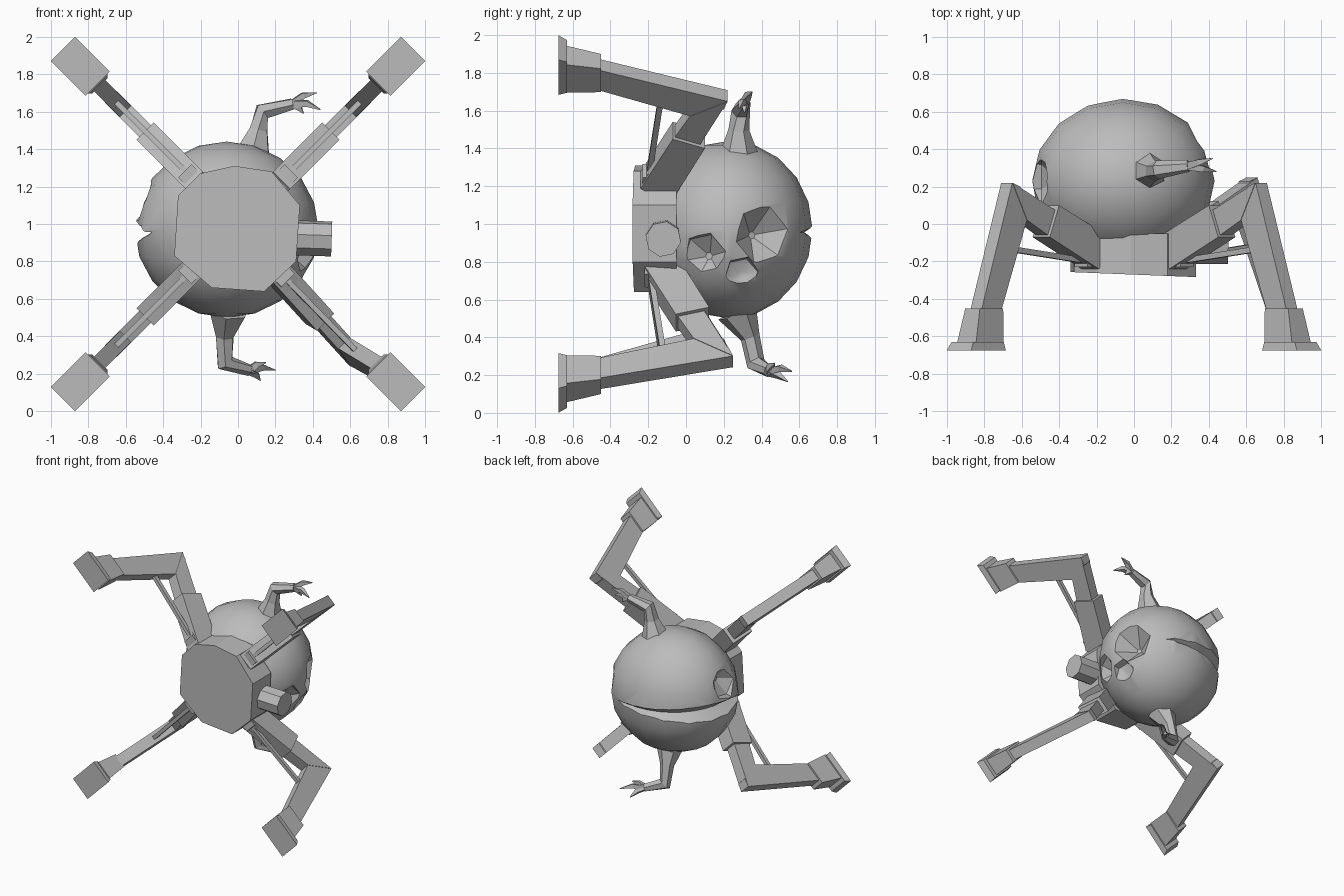
import bpy, bmesh, math
from mathutils import Vector, Matrix

cube = bpy.data.objects.get("Cube")
if cube:
    bpy.data.objects.remove(cube)

grey = bpy.data.materials.new("plain_grey")
grey.use_nodes = True
COLOUR = (0.5, 0.5, 0.5, 1)
grey.diffuse_color = COLOUR
grey.node_tree.nodes["Principled BSDF"].inputs["Base Color"].default_value = COLOUR


def finish(name, bm):
    bmesh.ops.recalc_face_normals(bm, faces=bm.faces[:])
    mesh = bpy.data.meshes.new(name)
    bm.to_mesh(mesh)
    bm.free()
    mesh.materials.append(grey)
    obj = bpy.data.objects.new(name, mesh)
    bpy.context.collection.objects.link(obj)
    return obj


def loft(name, rings):
    """Skin equal-length rings of points and cap both ends."""
    bm = bmesh.new()
    loops = [[bm.verts.new(p) for p in ring] for ring in rings]
    n = len(loops[0])
    for a, b in zip(loops, loops[1:]):
        for i in range(n):
            j = (i + 1) % n
            bm.faces.new((a[i], a[j], b[j], b[i]))
    bm.faces.new(loops[0])
    bm.faces.new(loops[-1])
    return finish(name, bm)


def tube(name, path, radii, sides=6):
    pts = [Vector(p) for p in path]
    rings = []
    for i, p in enumerate(pts):
        d = (pts[min(i + 1, len(pts) - 1)] - pts[max(i - 1, 0)]).normalized()
        u = d.cross(Vector((0.1, 1, 0.2))).normalized()
        v = d.cross(u)
        angles = [math.tau * (k + 0.5) / sides for k in range(sides)]
        rings.append([p + radii[i] * (u * math.cos(a) + v * math.sin(a)) for a in angles])
    return loft(name, rings)


# Round body
CENTRE = Vector((-0.06, 0.23, 0.97))
SIZE = Vector((0.49, 0.44, 0.47))
bm = bmesh.new()
bmesh.ops.create_uvsphere(bm, u_segments=16, v_segments=10, radius=1)
bmesh.ops.transform(bm, matrix=Matrix.Translation(CENTRE) @ Matrix.Diagonal((*SIZE, 1)), verts=bm.verts)
body = finish("body", bm)


# Faceted sockets: six-sided cone cutters around the sides
def socket(azimuth, height, radius, depth):
    a = math.radians(azimuth)
    flat = math.sqrt(1 - ((height - CENTRE.z) / SIZE.z) ** 2)
    out = Vector((math.cos(a), math.sin(a), 0))
    rim = CENTRE + Vector((SIZE.x * out.x * flat, SIZE.y * out.y * flat, height - CENTRE.z))
    return tube("socket_cutter", [rim - out * depth, rim - out * 0.02, rim + out * 0.2],
                [0.02, radius, radius * 1.5])


cutters = [socket(25, 0.94, 0.17, 0.16), socket(-19, 0.83, 0.12, 0.09),
           socket(10, 0.73, 0.09, 0.05), socket(180, 1.15, 0.13, 0.09)]

# Mouth: tapered wedge swept round the back
rings = []
for i in range(13):
    t = i / 12
    a = math.radians(55 + 155 * t)
    open_up = math.sin(math.pi * t) ** 0.5
    side = Vector((math.cos(a), math.sin(a), 0))
    lip = 0.012 + 0.17 * open_up
    mid = CENTRE + Vector((0, 0, -0.015))
    rings.append([mid + side * (0.45 - 0.07 * open_up), mid + side * 0.6 + Vector((0, 0, lip)),
                  mid + side * 0.6 - Vector((0, 0, lip))])
cutters.append(loft("mouth_cutter", rings))

for cutter in cutters:
    cutter.hide_render = True
    mod = body.modifiers.new("cut", "BOOLEAN")
    mod.operation, mod.solver, mod.object = "DIFFERENCE", "EXACT", cutter
bpy.context.view_layer.update()
cut_mesh = bpy.data.meshes.new_from_object(body.evaluated_get(bpy.context.evaluated_depsgraph_get()))
body.modifiers.clear()
body.data = cut_mesh
for cutter in cutters:
    bpy.data.objects.remove(cutter)
bpy.context.view_layer.objects.active = body
body.select_set(True)
bpy.ops.object.shade_smooth_by_angle(angle=math.radians(30))

# Front plate: nine-sided slab, slightly skewed
outline = [(-0.32, 1.15), (-0.2, 1.27), (-0.02, 1.31), (0.18, 1.28), (0.33, 1.1),
           (0.31, 0.8), (0.14, 0.64), (-0.14, 0.66), (-0.34, 0.83)]
loft("front_plate", [[(x, -0.27 - 0.04 * x, z) for x, z in outline],
                     [(x, -0.05, z) for x, z in outline]])
tube("side_nozzle", [(0.2, -0.12, 0.93), (0.5, -0.12, 0.92)], [0.095, 0.095], 8)


# Legs: each is laid out in its own radial plane, then placed diagonally
def leg(name, sx, sz, sway):
    radial = Vector((sx, 0, sz)).normalized()
    across = Vector((-sz, 0, sx)).normalized()

    def at(r, y, t):
        # Sway leans the knee sideways while the foot stays planted
        lean = sway * max(0, y + 0.45) / 0.67
        return Vector((0, y + 0.4 * abs(lean), 1)) + radial * r + across * (t + lean)

    def slab(part, profile, half):
        loft(name + part, [[at(r, y, t) for r, y in profile] for t in (-half, half)])

    def block(part, sections):
        loft(name + part, [[at(r + i * hr, y, j * ht) for i, j in ((-1, -1), (1, -1), (1, 1), (-1, 1))]
                           for y, r, hr, ht in sections])

    slab("_shin", [(1.2, -0.48), (0.96, 0.22), (0.9, 0.2), (0.85, 0.02), (1.05, -0.48)], 0.042)
    slab("_thigh", [(0.96, 0.22), (0.32, -0.07), (0.38, -0.22), (0.85, 0.02)], 0.045)
    slab("_sleeve", [(0.63, 0.1), (0.27, -0.06), (0.24, -0.14), (0.33, -0.24), (0.7, -0.07)], 0.065)
    slab("_strut", [(0.92, -0.12), (0.38, -0.18), (0.38, -0.21), (0.92, -0.15)], 0.014)
    block("_hip", [(-0.23, 0.33, 0.07, 0.05), (-0.06, 0.33, 0.07, 0.05)])
    block("_ankle", [(-0.64, 1.16, 0.105, 0.072), (-0.45, 1.13, 0.088, 0.055)])
    block("_foot", [(-0.675, 1.19, 0.131, 0.092), (-0.63, 1.18, 0.115, 0.082)])


leg("upper_left_leg", 1, 1, 0)
leg("upper_right_leg", -1, 1, 0)
leg("lower_left_leg", 1, -1, -0.07)
leg("lower_right_leg", -1, -1, 0)


# Bent arms with three-pronged claws
def arm(name, path, radii, tips):
    tube(name, path, radii)
    for i, tip in enumerate(tips):
        wrist = Vector(path[-1])
        bend = wrist.lerp(Vector(tip), 0.5) + (Vector(tip) - wrist).cross(Vector((0, 1, 0))) * 0.12
        tube(f"{name}_claw_{i + 1}", [wrist, bend, tip], [0.028, 0.022, 0.003], 4)


arm("upper_arm", [(0.08, 0.28, 1.38), (0.11, 0.28, 1.5), (0.13, 0.29, 1.6), (0.29, 0.31, 1.64)],
    [0.1, 0.055, 0.05, 0.032], [(0.42, 0.35, 1.7), (0.44, 0.28, 1.61), (0.35, 0.31, 1.59)])
arm("lower_arm", [(-0.05, 0.27, 0.54), (-0.07, 0.34, 0.4), (-0.07, 0.37, 0.26), (0.06, 0.44, 0.22)],
    [0.11, 0.052, 0.05, 0.032], [(0.2, 0.56, 0.22), (0.12, 0.54, 0.165), (0.15, 0.47, 0.26)])
